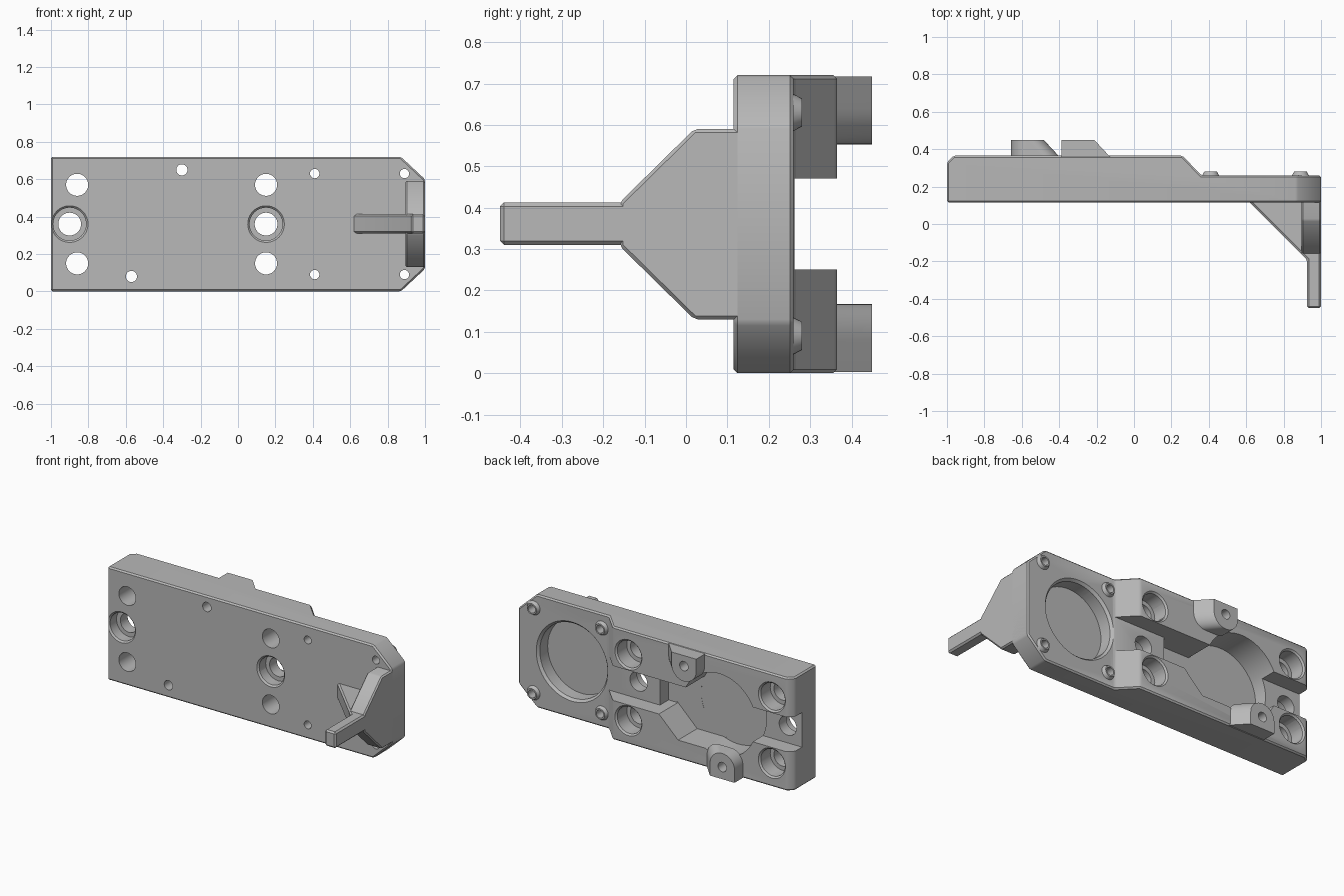
import bpy, bmesh, math
from mathutils import Vector

if "Cube" in bpy.data.objects:
    bpy.data.objects.remove(bpy.data.objects["Cube"])

grey = bpy.data.materials.new("plain grey")
grey.use_nodes = True
grey.diffuse_color = (0.48, 0.48, 0.48, 1)
grey.node_tree.nodes["Principled BSDF"].inputs["Base Color"].default_value = grey.diffuse_color

FRONT, THIN, THICK, TOP, MID = 0.115, 0.26, 0.365, 0.72, 0.36


def make_object(name, bm):
    bmesh.ops.recalc_face_normals(bm, faces=bm.faces)
    mesh = bpy.data.meshes.new(name)
    bm.to_mesh(mesh)
    bm.free()
    mesh.materials.append(grey)
    ob = bpy.data.objects.new(name, mesh)
    bpy.context.collection.objects.link(ob)
    return ob


def prism(name, points, axis, lo, hi):
    """Extrude a flat outline along one axis."""
    def place(p, d):
        return {"x": (d, *p), "y": (p[0], d, p[1]), "z": (*p, d)}[axis]
    bm = bmesh.new()
    face = bm.faces.new([bm.verts.new(place(p, lo)) for p in points])
    grown = bmesh.ops.extrude_face_region(bm, geom=[face])["geom"]
    step = Vector(place((0, 0), hi - lo))
    bmesh.ops.translate(bm, vec=step, verts=[v for v in grown if isinstance(v, bmesh.types.BMVert)])
    return make_object(name, bm)


def box(name, x0, x1, y0, y1, z0, z1):
    return prism(name, [(x0, z0), (x1, z0), (x1, z1), (x0, z1)], "y", y0, y1)


def ring(x, z, r, n=40):
    return [(x + r * math.cos(i * math.tau / n), z + r * math.sin(i * math.tau / n)) for i in range(n)]


def cone(name, x, z, y0, y1, r0, r1=None, n=40):
    """Round solid along y, tapering from r0 to r1."""
    bm = bmesh.new()
    ends = [[bm.verts.new((px, y, pz)) for px, pz in ring(x, z, r, n)]
            for y, r in ((y0, r0), (y1, r1 or r0))]
    for loop in ends:
        bm.faces.new(loop)
    for i in range(n):
        j = (i + 1) % n
        bm.faces.new((ends[0][i], ends[0][j], ends[1][j], ends[1][i]))
    return make_object(name, bm)


def bake(ob):
    bpy.context.view_layer.update()
    mesh = bpy.data.meshes.new_from_object(ob.evaluated_get(bpy.context.evaluated_depsgraph_get()))
    ob.modifiers.clear()
    ob.data = mesh


def cut(ob, *cutters):
    for c in cutters:
        mod = ob.modifiers.new("cut", "BOOLEAN")
        mod.operation, mod.solver, mod.object = "DIFFERENCE", "EXACT", c
        bake(ob)
        bpy.data.objects.remove(c)


def chamfer(ob, width):
    mod = ob.modifiers.new("chamfer", "BEVEL")
    mod.width, mod.segments, mod.limit_method = width, 1, "ANGLE"
    bake(ob)


# Base plate with a thick half, a ramp and a thin half
plate = prism("base_plate", [(-1, FRONT), (1, FRONT), (1, THIN), (0.36, THIN), (0.26, THICK),
                             (-0.965, THICK), (-1, 0.33)], "z", 0, TOP)
for z, edge in ((0.13, -0.01), (TOP - 0.13, TOP + 0.01)):
    cut(plate, prism("corner", [(0.86, edge), (1.01, edge), (1.01, z)], "y", 0, 0.5))
chamfer(plate, 0.009)

# Long channel, deep pocket and flared side of the pocket
cut(plate,
    box("channel", -1.1, 0.5, THIN + 0.002, 0.5, 0.25, 0.47),
    box("deep", -0.5, 0.0, 0.175, 0.5, 0.25, 0.47),
    cone("round", -0.49, MID, 0.174, 0.5, 0.26, n=64),
    prism("flare", [(-0.06, 0.255), (-0.2, 0.12), (-0.42, 0.12), (-0.42, 0.255)], "y", 0.173, 0.5))

# Round pocket in the thin half
cut(plate, cone("pocket", 0.62, MID, 0.165, 0.4, 0.238, n=64),
    cone("pocket_rim", 0.62, MID, 0.24, 0.28, 0.234, 0.27, n=64))

# Bolt holes, countersunk behind at the sides and in front along the middle
for x in (-0.86, 0.15):
    for z in (0.15, 0.57):
        cut(plate, cone("bolt", x, z, 0, 0.5, 0.059), cone("seat", x, z, 0.26, 0.5, 0.085),
            cone("seat_rim", x, z, THICK - 0.012, THICK + 0.012, 0.083, 0.107))
for x in (-0.9, 0.15):
    cut(plate, cone("bolt", x, MID, 0, 0.5, 0.061), cone("seat", x, MID, 0, 0.19, 0.088),
        cone("seat_rim", x, MID, FRONT - 0.012, FRONT + 0.012, 0.11, 0.086))

# Small collars on the thin half
for x in (0.41, 0.89):
    for z in (0.09, 0.63):
        collar = cone("screw_collar", x, z, THIN - 0.01, 0.28, 0.05, 0.034, 24)
        for ob in (collar, plate):
            cut(ob, cone("screw", x, z, 0, 0.5, 0.025, n=24))

# Ramped bosses on the thick half
for x, z, edge in ((-0.57, 0.08, 0), (-0.30, 0.64, TOP)):
    bm = bmesh.new()
    outline = ring(x, z, 0.087) + [(x - 0.087, edge), (x + 0.087, edge)]
    for px, pz in outline:
        pz = min(max(pz, 0.003), TOP - 0.003)
        bm.verts.new((px, 0.45, pz))
        bm.verts.new((px, THICK - 0.006, pz))
        bm.verts.new((px + 0.085, THICK - 0.006, pz))
    hull = bmesh.ops.convex_hull(bm, input=bm.verts)
    spare = {v for v in hull["geom_interior"] + hull["geom_unused"] if isinstance(v, bmesh.types.BMVert)}
    bmesh.ops.delete(bm, geom=list(spare), context="VERTS")
    bmesh.ops.dissolve_limit(bm, angle_limit=0.01, verts=bm.verts, edges=bm.edges)
    boss = make_object("ramped_boss", bm)
    hole_z = z if edge == 0 else z + 0.01
    for ob in (boss, plate):
        cut(ob, cone("screw", x, hole_z, 0, 0.6, 0.03, n=24))

# Lever at the end: tapered web, then a rib running into the finger bar
web = prism("lever_web", [(0.25, 0.13), (0.25, 0.59), (0.02, 0.59), (-0.16, 0.413),
                          (-0.16, 0.307), (0.02, 0.13)], "x", 0.895, 1)
chamfer(web, 0.008)
bar = prism("lever_bar", [(0.61, 0.125), (0.925, -0.19), (0.925, -0.45), (1, -0.45), (1, 0.125)],
            "z", 0.31, 0.413)
chamfer(bar, 0.01)

# Smooth the round walls while keeping edges crisp
for ob in bpy.context.scene.objects:
    if ob.type == "MESH" and ob.data.materials and ob.data.materials[0] == grey:
        bpy.ops.object.select_all(action="DESELECT")
        ob.select_set(True)
        bpy.context.view_layer.objects.active = ob
        bpy.ops.object.shade_smooth_by_angle(angle=math.radians(25))
